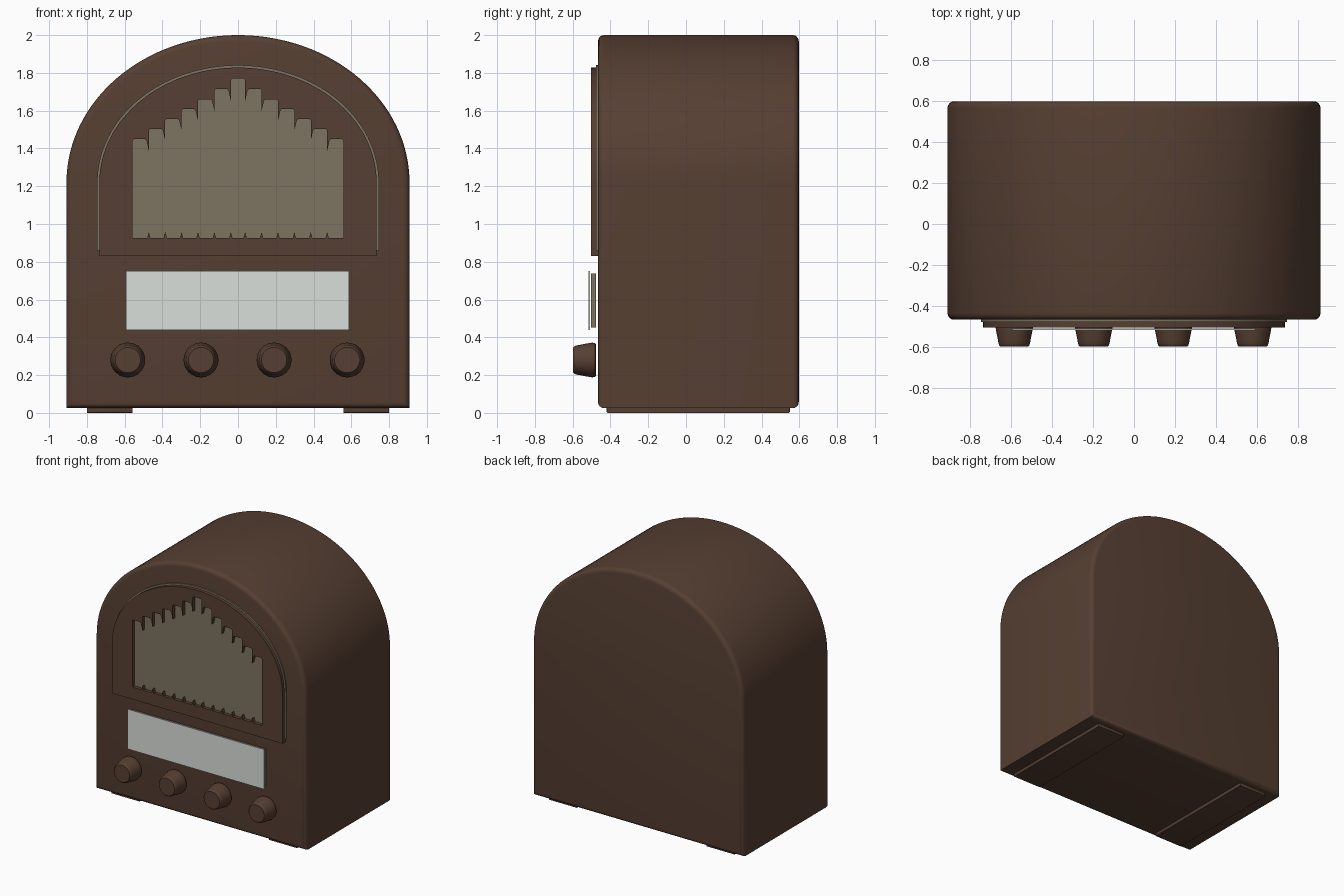
import bpy, bmesh, math
from mathutils import Matrix

if "Cube" in bpy.data.objects:
    bpy.data.objects.remove(bpy.data.objects["Cube"])


def material(name, rgb):
    m = bpy.data.materials.new(name)
    lin = [((c / 255 + 0.055) / 1.055) ** 2.4 for c in rgb]
    m.diffuse_color = (*lin, 1)
    m.use_nodes = True
    m.node_tree.nodes["Principled BSDF"].inputs["Base Color"].default_value = m.diffuse_color
    return m


WOOD = material("dark brown wood", (86, 63, 50))
CLOTH = material("olive tan cloth", (125, 116, 96))
GLASS = material("pale dial glass", (218, 223, 218))


def finish(name, bm, mat):
    bmesh.ops.recalc_face_normals(bm, faces=bm.faces[:])
    mesh = bpy.data.meshes.new(name)
    bm.to_mesh(mesh)
    bm.free()
    mesh.materials.append(mat)
    ob = bpy.data.objects.new(name, mesh)
    bpy.context.collection.objects.link(ob)
    bpy.ops.object.select_all(action='DESELECT')
    ob.select_set(True)
    bpy.context.view_layer.objects.active = ob
    bpy.ops.object.shade_smooth_by_angle(angle=math.radians(35))
    return ob


def prism(name, loops, y0, y1, mat, bevel=0.0, segments=3):
    """Extrude an x/z outline (plus optional hole loops) from y0 to y1."""
    bm = bmesh.new()
    edges = []
    for pts in loops:
        vs = [bm.verts.new((x, y0, z)) for x, z in pts]
        if len(loops) == 1:
            bm.faces.new(vs)
        else:
            edges += [bm.edges.new((vs[i - 1], vs[i])) for i in range(len(vs))]
    if edges:
        bmesh.ops.triangle_fill(bm, use_beauty=True, edges=edges)
    ext = bmesh.ops.extrude_face_region(bm, geom=bm.faces[:], use_keep_orig=True)
    for v in ext["geom"]:
        if isinstance(v, bmesh.types.BMVert):
            v.co.y = y1
    bmesh.ops.recalc_face_normals(bm, faces=bm.faces[:])
    if bevel:
        rim = [e for e in bm.edges if abs(e.verts[0].co.y - e.verts[1].co.y) < 1e-5]
        bmesh.ops.bevel(bm, geom=rim, offset=bevel, segments=segments,
                        profile=0.5, affect='EDGES')
    return finish(name, bm, mat)


def arch(hw, z0, spring, top, n=64):
    """Straight sides with an elliptical top."""
    arc = [(-hw * math.cos(math.pi * i / n),
            spring + (top - spring) * math.sin(math.pi * i / n)) for i in range(n + 1)]
    return [(-hw, z0)] + arc + [(hw, z0)]


def rect(x0, x1, z0, z1):
    return [(x0, z0), (x0, z1), (x1, z1), (x1, z0)]


# Cabinet with rounded front and back rims
prism("cabinet", [arch(0.908, 0.025, 1.22, 2.0)], -0.466, 0.597, WOOD, 0.032, 4)

# Grille opening: thirteen stepped columns with wedge teeth between them
bounds = [0.038 + 0.0868 * i for i in range(6)] + [0.558]
tops = [1.77, 1.715, 1.66, 1.608, 1.556, 1.503, 1.45]
half = [(0.0, tops[0])]
for i, (b, t) in enumerate(zip(bounds, tops)):
    half += [(b - 0.008, t), (b, t - 0.008)]
    if i < 6:
        low = tops[i + 1]
        half += [(b, low - 0.062), (b + 0.012, low - 0.01), (b + 0.02, low)]
half.append((0.558, 0.925))
for b in reversed(bounds[:6]):
    half += [(b + 0.009, 0.925), (b, 0.957), (b - 0.009, 0.925)]
hole = half + [(-x, z) for x, z in reversed(half[1:])]
prism("grille_panel", [arch(0.734, 0.83, 1.22, 1.828), hole], -0.46, -0.503, WOOD)

# Speaker cloth behind the opening
prism("speaker_cloth", [arch(0.70, 0.88, 1.22, 1.80)], -0.455, -0.476, CLOTH)

# Thin trim around the panel
trim = arch(0.746, 0.86, 1.22, 1.841) + arch(0.732, 0.86, 1.22, 1.826)[::-1]
prism("panel_trim", [trim], -0.46, -0.477, CLOTH)

# Dial plate and its glass
prism("dial_plate", [rect(-0.575, 0.575, 0.453, 0.737)], -0.476, -0.502, CLOTH)
prism("dial_glass", [rect(-0.592, 0.588, 0.44, 0.75)], -0.509, -0.517, GLASS)

# Four turned knobs
profile = [(0, 0.0), (0.082, 0.0), (0.09, 0.006), (0.092, 0.02), (0.088, 0.045),
           (0.08, 0.085), (0.077, 0.105), (0.073, 0.115), (0.067, 0.121), (0, 0.121)]
for k in range(4):
    bm = bmesh.new()
    vs = [bm.verts.new((r, -h, 0)) for r, h in profile]
    es = [bm.edges.new(p) for p in zip(vs, vs[1:])]
    bmesh.ops.spin(bm, geom=vs + es, cent=(0, 0, 0), axis=(0, 1, 0),
                   angle=math.tau, steps=32, use_duplicate=False)
    bmesh.ops.remove_doubles(bm, verts=bm.verts[:], dist=1e-4)
    bmesh.ops.transform(bm, verts=bm.verts[:],
                        matrix=Matrix.Translation((-0.583 + 0.387 * k, -0.476, 0.28)))
    finish(f"knob_{k + 1}", bm, WOOD)

# Two foot runners
for side, s in (("left", -1), ("right", 1)):
    prism(f"{side}_foot", [rect(min(s * 0.558, s * 0.8), max(s * 0.558, s * 0.8), 0.0, 0.035)],
          -0.42, 0.55, WOOD, 0.006, 2)
